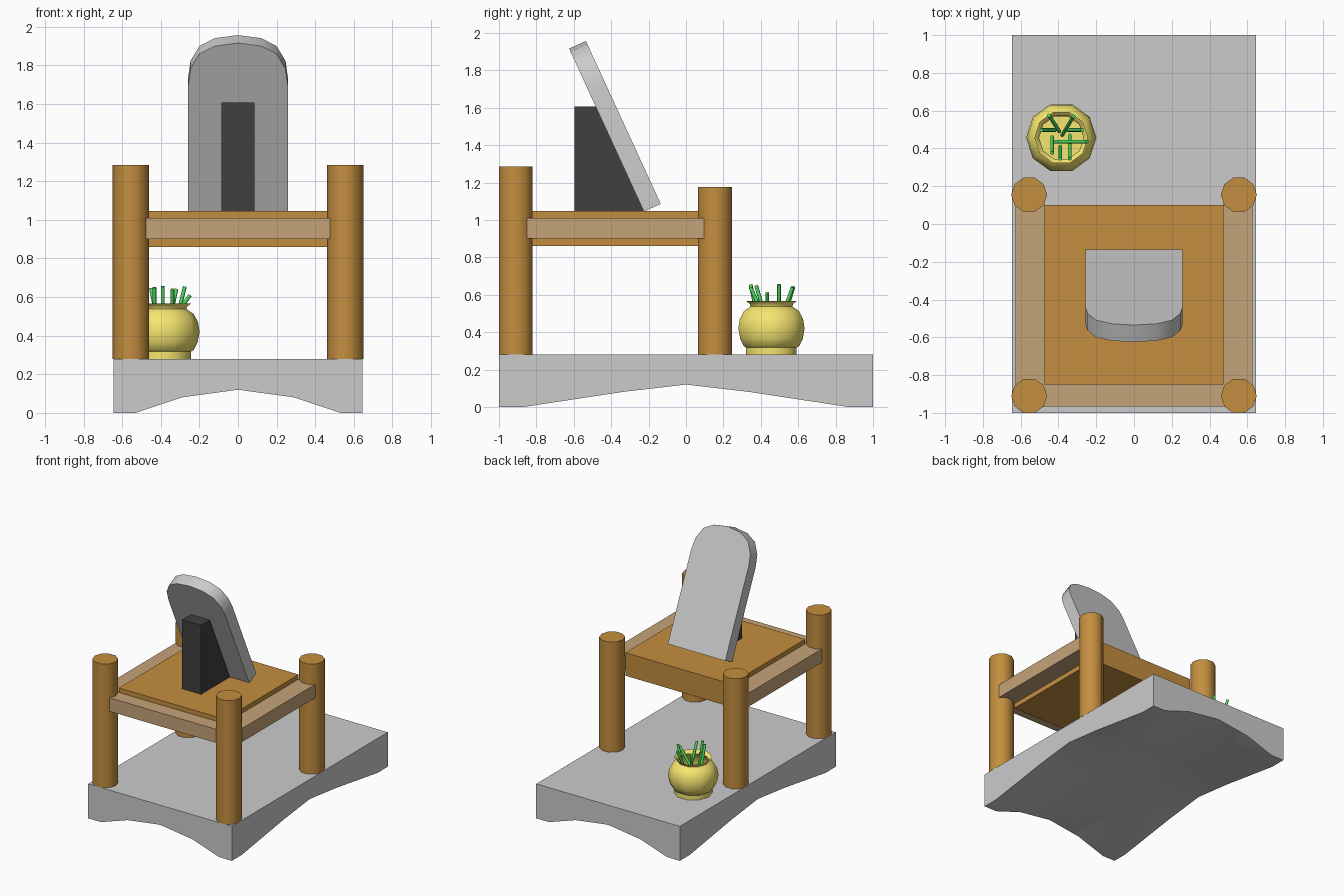
import bpy, bmesh, math
from mathutils import Vector

if "Cube" in bpy.data.objects:
    bpy.data.objects.remove(bpy.data.objects["Cube"])


def material(name, rgb):
    m = bpy.data.materials.new(name)
    m.diffuse_color = (*rgb, 1)
    m.use_nodes = True
    m.node_tree.nodes["Principled BSDF"].inputs["Base Color"].default_value = m.diffuse_color
    return m


BROWN = material("brown wood", (0.55, 0.27, 0.05))
LIGHT = material("light wood", (0.56, 0.37, 0.19))
BLACK = material("black", (0.05, 0.05, 0.05))
YELLOW = material("yellow glaze", (0.92, 0.79, 0.16))
GREEN = material("green", (0.08, 0.75, 0.12))


def finish(name, bm, mat=None, smooth=None, recalc=True):
    if recalc:
        bmesh.ops.recalc_face_normals(bm, faces=bm.faces[:])
    me = bpy.data.meshes.new(name)
    bm.to_mesh(me)
    bm.free()
    ob = bpy.data.objects.new(name, me)
    bpy.context.collection.objects.link(ob)
    if mat:
        me.materials.append(mat)
    if smooth:
        bpy.ops.object.select_all(action='DESELECT')
        ob.select_set(True)
        bpy.context.view_layer.objects.active = ob
        bpy.ops.object.shade_smooth_by_angle(angle=math.radians(smooth))
    return ob


def box(name, lo, hi, mat):
    bm = bmesh.new()
    bmesh.ops.create_cube(bm, size=1)
    for v in bm.verts:
        v.co = Vector([(a + b) / 2 + c * (b - a) for a, b, c in zip(lo, hi, v.co)])
    return finish(name, bm, mat)


def rod(name, a, b, r, sides, mat):
    a, b = Vector(a), Vector(b)
    axis = (b - a).normalized()
    rot = Vector((0, 0, 1)).rotation_difference(axis)
    bm = bmesh.new()
    rings = []
    for p in (a, b):
        rings.append([bm.verts.new(p + rot @ Vector((r * math.cos(math.tau * i / sides),
                      r * math.sin(math.tau * i / sides), 0))) for i in range(sides)])
    for i in range(sides):
        j = (i + 1) % sides
        bm.faces.new((rings[0][i], rings[0][j], rings[1][j], rings[1][i]))
    bm.faces.new(rings[0][::-1])
    bm.faces.new(rings[1])
    return finish(name, bm, mat, smooth=50)


def prism(name, outline, offset, mat=None, smooth=None):
    bm = bmesh.new()
    face = bm.faces.new([bm.verts.new(p) for p in outline])
    new = bmesh.ops.extrude_face_region(bm, geom=[face], use_keep_orig=True)["geom"]
    bmesh.ops.translate(bm, vec=offset, verts=[g for g in new if isinstance(g, bmesh.types.BMVert)])
    return finish(name, bm, mat, smooth)


# Base slab with a vaulted underside
def arch(t, flat, mid):
    t = abs(t)
    if t >= flat:
        return 0
    if t >= mid:
        return 0.67 * (flat - t) / (flat - mid)
    return 1 - 0.33 * t / mid


TOP = 0.28
xs = [-0.645, -0.53, -0.29, 0, 0.29, 0.53, 0.645]
ys = [-1, -0.87, -0.34, 0, 0.34, 0.87, 1]
bm = bmesh.new()
grid = []
for x in xs:
    row = []
    for y in ys:
        fx, fy = arch(x, 0.53, 0.29), arch(y, 0.87, 0.34)
        row.append(bm.verts.new((x, y, 0.12 * (fx + fy - fx * fy))))
    grid.append(row)
for i in range(6):
    for j in range(6):
        bm.faces.new((grid[i][j], grid[i][j + 1], grid[i + 1][j + 1], grid[i + 1][j]))
new = bmesh.ops.extrude_face_region(bm, geom=bm.faces[:], use_keep_orig=True)["geom"]
for v in new:
    if isinstance(v, bmesh.types.BMVert):
        v.co.z = TOP
finish("base", bm, smooth=30)

# Legs, seat panel and rails
for s, side in ((-1, "left"), (1, "right")):
    rod(f"{side}_front_leg", (s * 0.555, -0.91, TOP), (s * 0.555, -0.91, 1.285), 0.095, 10, BROWN)
    rod(f"{side}_back_leg", (s * 0.555, 0.155, TOP), (s * 0.555, 0.155, 1.175), 0.095, 10, BROWN)
    x0, x1 = sorted((s * 0.475, s * 0.627))
    box(f"{side}_rail", (x0, -0.9, 0.9), (x1, 0.15, 1.01), LIGHT)
box("front_rail", (-0.555, -0.965, 0.9), (0.555, -0.85, 1.01), LIGHT)
box("seat_panel", (-0.475, -0.85, 0.86), (0.475, 0.1, 1.047), BROWN)

# Leaning rounded slab
half = [(0.258, 0), (0.258, 0.72), (0.246, 0.81), (0.2, 0.895), (0.12, 0.94)]
shape = half + [(0, 0.957)] + [(-x, u) for x, u in reversed(half)]
prism("leaning_slab", [(x, -0.225 - 0.4 * u / 0.957, 1.045 + 0.91 * u / 0.957 * 0.957) for x, u in shape],
      (0, 0.09, 0.041), smooth=40)

# Wedge support behind the slab
prism("slab_support", [(-0.085, -0.595, 1.045), (-0.085, -0.595, 1.607),
                       (-0.085, -0.482, 1.607), (-0.085, -0.225, 1.045)], (0.17, 0, 0), BLACK)

# Pot: lathed open profile with ten sides
CX, CY = -0.385, 0.457
profile = [(0.142, 0.28), (0.142, 0.318), (0.155, 0.325), (0.176, 0.365), (0.186, 0.42),
           (0.178, 0.47), (0.155, 0.513), (0.118, 0.537), (0.122, 0.552), (0.142, 0.566)]
bm = bmesh.new()
rings = [[bm.verts.new((CX + r * math.cos(math.tau * i / 10), CY + r * math.sin(math.tau * i / 10), z))
          for i in range(10)] for r, z in profile]
for a, b in zip(rings, rings[1:]):
    for i in range(10):
        j = (i + 1) % 10
        bm.faces.new((a[i], a[j], b[j], b[i]))
bm.faces.new(rings[0][::-1])
# inner floor
bm.faces.new([bm.verts.new((CX + 0.14 * math.cos(math.tau * i / 10),
                            CY + 0.14 * math.sin(math.tau * i / 10), 0.33)) for i in range(10)])
finish("pot", bm, YELLOW, smooth=45, recalc=False)

# Plant stems: top x, y, z then foot x, y
stems = [(-0.45, 0.575, 0.645, -0.395, 0.49), (-0.32, 0.57, 0.64, -0.38, 0.47),
         (-0.49, 0.497, 0.65, -0.42, 0.497), (-0.275, 0.497, 0.655, -0.35, 0.497),
         (-0.433, 0.375, 0.65, -0.433, 0.46), (-0.39, 0.345, 0.655, -0.39, 0.41),
         (-0.34, 0.345, 0.64, -0.34, 0.47), (-0.248, 0.435, 0.61, -0.43, 0.435)]
for n, (x, y, z, fx, fy) in enumerate(stems):
    rod(f"stem_{n + 1}", (fx, fy, 0.36), (x, y, z), 0.01, 8, GREEN)
